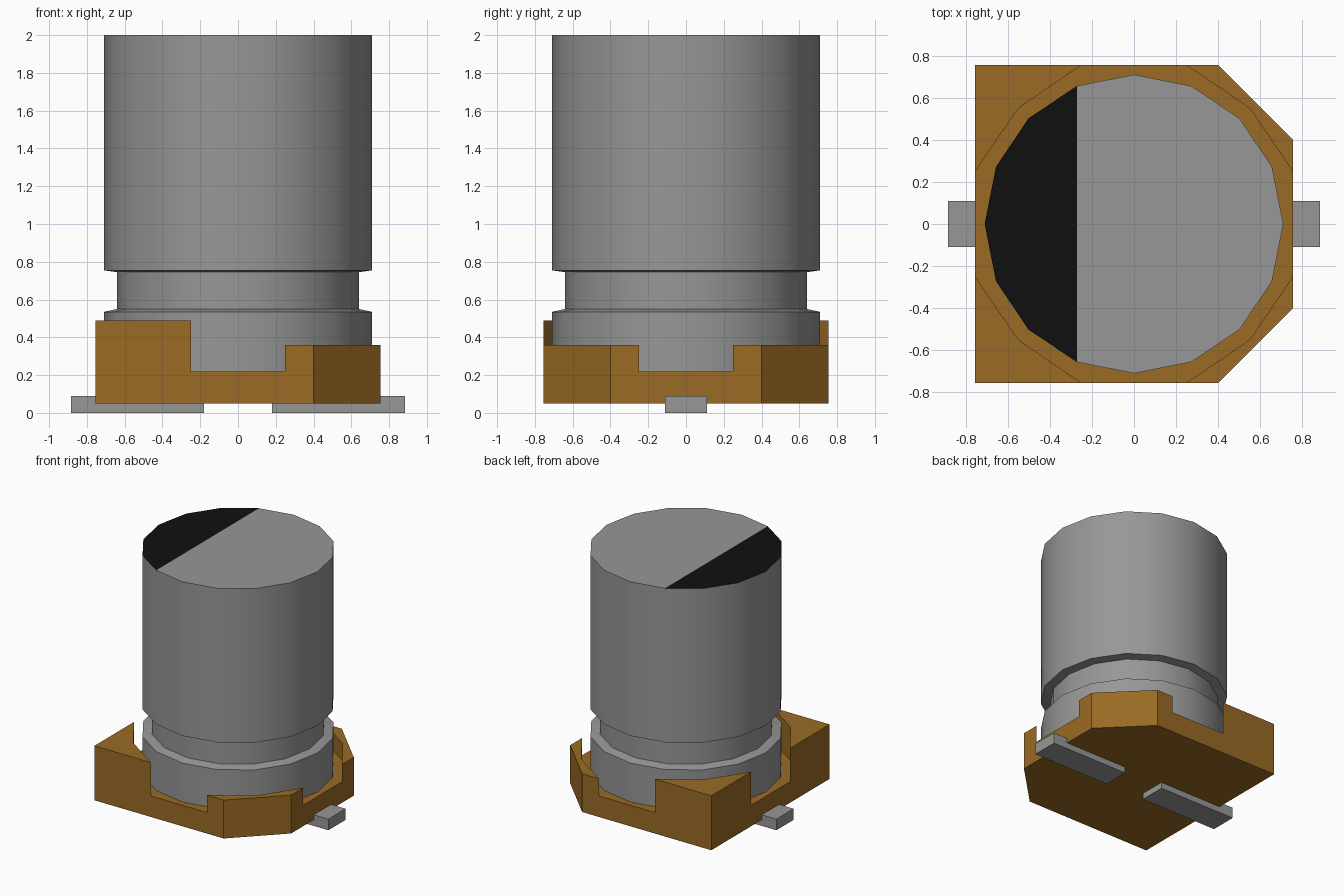
import bpy, bmesh, math

cube = bpy.data.objects.get("Cube")
if cube:
    bpy.data.objects.remove(cube, do_unlink=True)


def material(name, rgb):
    mat = bpy.data.materials.new(name)
    mat.use_nodes = True
    mat.diffuse_color = (*rgb, 1)
    mat.node_tree.nodes["Principled BSDF"].inputs["Base Color"].default_value = (*rgb, 1)
    return mat


GREY = material("metal grey", (0.31, 0.31, 0.31))
BLACK = material("marking black", (0.005, 0.005, 0.005))
BROWN = material("base brown", (0.32, 0.145, 0.018))


def finish(bm, name, *mats):
    bmesh.ops.recalc_face_normals(bm, faces=bm.faces)
    mesh = bpy.data.meshes.new(name)
    bm.to_mesh(mesh)
    bm.free()
    obj = bpy.data.objects.new(name, mesh)
    bpy.context.collection.objects.link(obj)
    for mat in mats:
        mesh.materials.append(mat)
    return obj


# Can: 16-sided turned body with a groove and a two-colour top
SIDES = 16
PROFILE = [(0.71, 0.21), (0.71, 0.535), (0.64, 0.55), (0.64, 0.745), (0.71, 0.755), (0.71, 2.0)]
bm = bmesh.new()
rings = []
for r, z in PROFILE:
    angles = [2 * math.pi * i / SIDES for i in range(SIDES)]
    rings.append([bm.verts.new((r * math.cos(a), r * math.sin(a), z)) for a in angles])
for low, high in zip(rings, rings[1:]):
    for i in range(SIDES):
        j = (i + 1) % SIDES
        bm.faces.new((low[i], low[j], high[j], high[i]))
bm.faces.new(rings[0][::-1])
top = rings[-1]
bm.faces.new(top[11:] + top[:6])
bm.faces.new(top[5:12]).material_index = 1      # polarity marking
can = finish(bm, "can", GREY, BLACK)
bpy.ops.object.select_all(action="DESELECT")
can.select_set(True)
bpy.context.view_layer.objects.active = can
bpy.ops.object.shade_smooth_by_angle(angle=math.radians(30))

# Base: slab with four raised corners, tall on the marked side
H, G, C, IN = 0.755, 0.25, 0.40, 0.55           # half size, notch, chamfer, inner corner
BOTTOM, FLOOR = 0.05, 0.22
corners = [                                     # outer edge counter-clockwise, post top
    ([(H, G), (H, C), (C, H), (G, H)], (IN, IN), 0.36),
    ([(-G, H), (-H, H), (-H, G)], (-IN, IN), 0.49),
    ([(-H, -G), (-H, -H), (-G, -H)], (-IN, -IN), 0.49),
    ([(G, -H), (C, -H), (H, -C), (H, -G)], (IN, -IN), 0.36),
]
bm = bmesh.new()
outline, centre, posts = [], [], []
for outer, inner, height in corners:
    edge = [bm.verts.new((x, y, FLOOR)) for x, y in outer]
    mid = bm.verts.new((*inner, FLOOR))
    outline += edge
    centre += [edge[0], mid, edge[-1]]
    posts.append((bm.faces.new(edge + [mid]), height))
bm.faces.new(centre)
under = [bm.verts.new((v.co.x, v.co.y, BOTTOM)) for v in outline]
bm.faces.new(under[::-1])
for i in range(len(outline)):
    j = (i + 1) % len(outline)
    bm.faces.new((under[i], under[j], outline[j], outline[i]))
for face, height in posts:
    raised = bmesh.ops.extrude_discrete_faces(bm, faces=[face])["faces"][0]
    bmesh.ops.translate(bm, verts=list(raised.verts), vec=(0, 0, height - FLOOR))
bmesh.ops.recalc_face_normals(bm, faces=bm.faces)
bmesh.ops.dissolve_limit(bm, angle_limit=math.radians(1), verts=bm.verts, edges=bm.edges)
finish(bm, "base", BROWN)

# Terminals: flat bars sticking out on both sides
for side, name in ((1, "left_terminal"), (-1, "right_terminal")):
    bm = bmesh.new()
    bmesh.ops.create_cube(bm, size=1)
    bmesh.ops.scale(bm, verts=bm.verts, vec=(0.705, 0.22, 0.09))
    bmesh.ops.translate(bm, verts=bm.verts, vec=(side * 0.5325, 0, 0.045))
    finish(bm, name, GREY)
